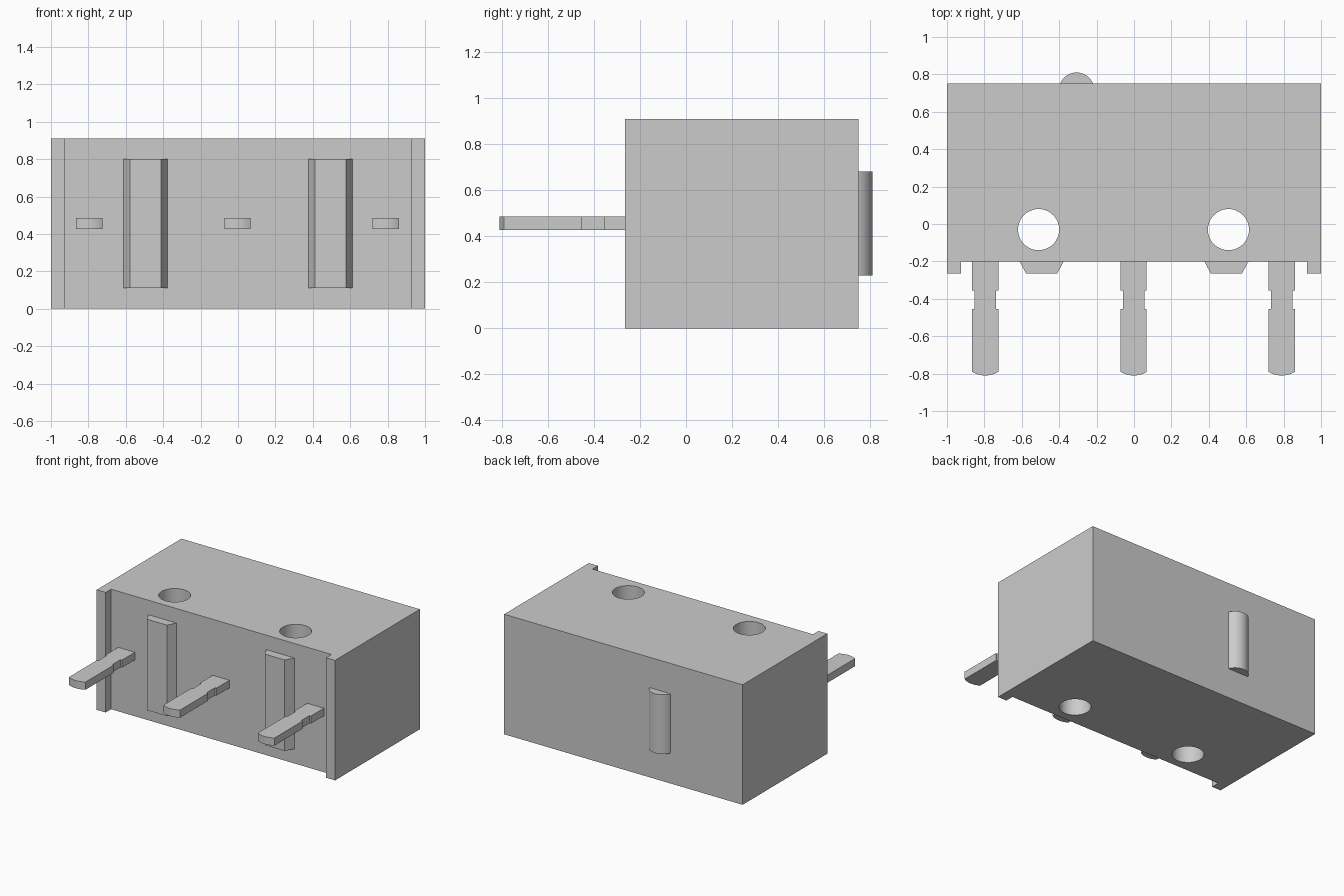
import bpy, bmesh
from math import sin, cos, pi, asin

old = bpy.data.objects.get("Cube")
if old:
    bpy.data.objects.remove(old, do_unlink=True)

grey = bpy.data.materials.new("light_grey")
grey.use_nodes = True
grey.diffuse_color = (0.6, 0.6, 0.6, 1)
grey.node_tree.nodes["Principled BSDF"].inputs["Base Color"].default_value = (0.6, 0.6, 0.6, 1)

HEIGHT, BACK, FACE, FRONT = 0.91, 0.75, -0.20, -0.265


def prism(name, outline, z0, z1):
    """Extrude a plan outline from z0 to z1."""
    bm = bmesh.new()
    base = bm.faces.new([bm.verts.new((x, y, z0)) for x, y in outline])
    ext = bmesh.ops.extrude_face_region(bm, geom=[base])
    top = [v for v in ext["geom"] if isinstance(v, bmesh.types.BMVert)]
    bmesh.ops.translate(bm, verts=top, vec=(0, 0, z1 - z0))
    bmesh.ops.recalc_face_normals(bm, faces=bm.faces)
    mesh = bpy.data.meshes.new(name)
    bm.to_mesh(mesh)
    bm.free()
    mesh.materials.append(grey)
    obj = bpy.data.objects.new(name, mesh)
    bpy.context.collection.objects.link(obj)
    return obj


def arc(cx, cy, r, a0, a1, n):
    return [(cx + r * cos(a0 + (a1 - a0) * i / n),
             cy + r * sin(a0 + (a1 - a0) * i / n)) for i in range(n + 1)]


def smooth(obj):
    bpy.ops.object.select_all(action="DESELECT")
    obj.select_set(True)
    bpy.context.view_layer.objects.active = obj
    bpy.ops.object.shade_smooth_by_angle(angle=pi / 6)


# Housing with a thin lip down each front corner
half = [(0.925, FACE), (0.925, FRONT), (1, FRONT), (1, BACK)]
housing = prism("housing", half + [(-x, y) for x, y in reversed(half)], 0, HEIGHT)

# Mounting holes right through the housing
for x in (-0.51, 0.505):
    cutter = prism("hole_cutter", arc(x, -0.03, 0.11, 0, 2 * pi, 48)[:-1], -0.1, HEIGHT + 0.1)
    cutter.hide_render = True
    cut = housing.modifiers.new("mounting_hole", "BOOLEAN")
    cut.operation, cut.solver, cut.object = "DIFFERENCE", "EXACT", cutter
    bpy.context.view_layer.objects.active = housing
    bpy.ops.object.modifier_apply(modifier=cut.name)
    bpy.data.objects.remove(cutter, do_unlink=True)
smooth(housing)

# Tapered ribs on the front face
for side, x in (("right", -0.494), ("left", 0.494)):
    prism(side + "_rib", [(x - 0.118, FACE), (x - 0.083, FRONT),
                          (x + 0.083, FRONT), (x + 0.118, FACE)], 0.11, 0.80)

# Terminal pins with a notched neck and a rounded tip
W, NECK, TIP, BULGE = 0.07, 0.058, -0.79, 0.02
radius = (W * W + BULGE * BULGE) / (2 * BULGE)
spread = asin(W / radius)
for name, x in (("right", -0.795), ("middle", -0.002), ("left", 0.79)):
    edge = [(W, FACE), (W, -0.355), (NECK, -0.355), (NECK, -0.455), (W, -0.455)]
    tip = arc(x, TIP - BULGE + radius, radius, -pi / 2 + spread, -pi / 2 - spread, 12)
    outline = [(x + w, y) for w, y in edge] + tip + [(x - w, y) for w, y in reversed(edge)]
    smooth(prism(name + "_terminal", outline, 0.427, 0.485))

# Rounded plunger on the back
HALF, RISE = 0.088, 0.06
r = (HALF * HALF + RISE * RISE) / (2 * RISE)
a = asin(HALF / r)
smooth(prism("plunger", arc(-0.307, BACK + RISE - r, r, pi / 2 - a, pi / 2 + a, 24), 0.23, 0.68))
